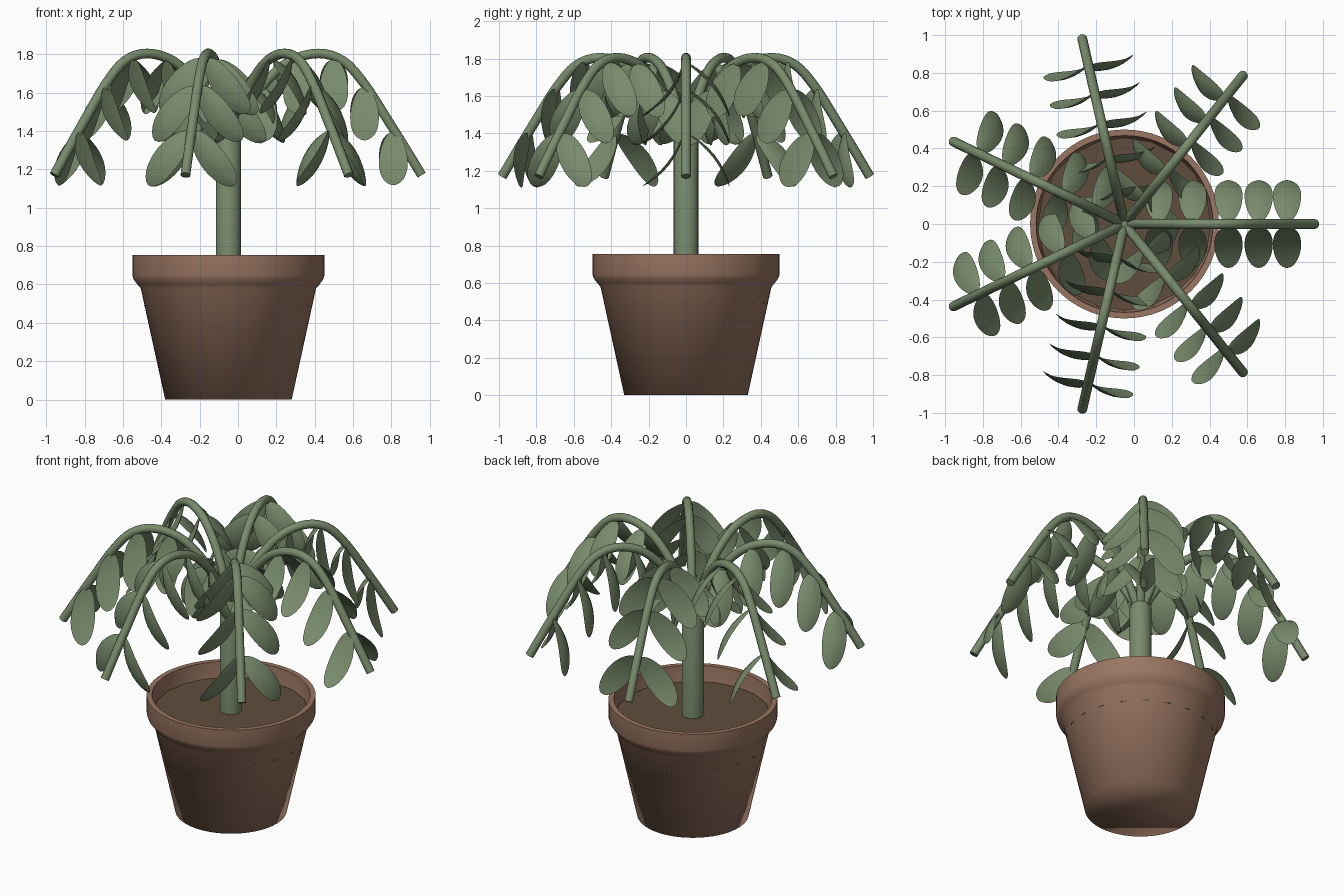
import bpy, bmesh, math
from mathutils import Vector, Matrix

if "Cube" in bpy.data.objects:
    bpy.data.objects.remove(bpy.data.objects["Cube"])

CX = -0.05          # plant axis
BRANCHES = 7


def material(name, rgb):
    m = bpy.data.materials.new(name)
    m.diffuse_color = (*rgb, 1)
    m.use_nodes = True
    m.node_tree.nodes["Principled BSDF"].inputs["Base Color"].default_value = m.diffuse_color
    return m


GREEN = material("leaf green", (0.19, 0.26, 0.15))
CLAY = material("clay brown", (0.32, 0.18, 0.122))
SOIL = material("dark soil", (0.115, 0.076, 0.047))


def finish(name, bm, mat, angle=40):
    bmesh.ops.recalc_face_normals(bm, faces=bm.faces)
    me = bpy.data.meshes.new(name)
    bm.to_mesh(me)
    bm.free()
    me.materials.append(mat)
    ob = bpy.data.objects.new(name, me)
    bpy.context.collection.objects.link(ob)
    bpy.context.view_layer.objects.active = ob
    ob.select_set(True)
    bpy.ops.object.shade_smooth_by_angle(angle=math.radians(angle))
    ob.select_set(False)
    return ob


def lathe(name, profile, n, mat, angle=40):
    """Spin (radius, height) points round the plant axis and cap both ends."""
    bm = bmesh.new()
    rings = []
    for r, z in profile:
        rings.append([bm.verts.new((CX + r * math.cos(2 * math.pi * i / n),
                                    r * math.sin(2 * math.pi * i / n), z)) for i in range(n)])
    for a, b in zip(rings, rings[1:]):
        for i in range(n):
            j = (i + 1) % n
            bm.faces.new((a[i], a[j], b[j], b[i]))
    bm.faces.new(rings[0])
    bm.faces.new(rings[-1])
    return finish(name, bm, mat, angle)


# Pot with flared rim, soil and trunk
lathe("pot", [(0.33, 0), (0.457, 0.58), (0.475, 0.6), (0.495, 0.628), (0.5, 0.645), (0.5, 0.755),
              (0.468, 0.755), (0.458, 0.62), (0.44, 0.56)], 64, CLAY, 80)
lathe("soil", [(0.4395, 0.487), (0.4395, 0.492), (0.43, 0.5), (0.458, 0.655)], 20, SOIL)
lathe("trunk", [(0.066, 0.6), (0.066, 1.36), (0.04, 1.42)], 24, GREEN)

# Arching branch centre line as (distance from axis, height)
ARC = [(0.0, 1.34), (0.09, 1.5), (0.19, 1.65), (0.32, 1.765), (0.47, 1.805), (0.6, 1.765),
       (0.71, 1.645), (0.82, 1.475), (0.92, 1.315), (1.008, 1.17)]


def catmull(pts, steps=4):
    p = [Vector(q) for q in pts]
    p = [2 * p[0] - p[1]] + p + [2 * p[-1] - p[-2]]
    out = []
    for i in range(1, len(p) - 2):
        a, b, c, d = p[i - 1:i + 3]
        for k in range(steps):
            t = k / steps
            out.append(0.5 * (2 * b + (c - a) * t + (2 * a - 5 * b + 4 * c - d) * t * t
                              + (3 * b - a - 3 * c + d) * t ** 3))
    return out + [p[-2]]


PATH = catmull(ARC)


def height_at(r):
    for a, b in zip(PATH, PATH[1:]):
        if a.x <= r <= b.x:
            return a.y + (b.y - a.y) * (r - a.x) / (b.x - a.x)
    return PATH[-1].y


def add_branch(bm, out, side, radius=0.026, n=10):
    rings = []
    for i, p in enumerate(PATH):
        t = (PATH[min(i + 1, len(PATH) - 1)] - PATH[max(i - 1, 0)]).normalized()
        up = out * -t.y + Vector((0, 0, t.x))
        c = Vector((CX, 0, p.y)) + out * p.x
        rings.append([bm.verts.new(c + radius * (math.cos(2 * math.pi * k / n) * side
                                                 + math.sin(2 * math.pi * k / n) * up))
                      for k in range(n)])
    for a, b in zip(rings, rings[1:]):
        for k in range(n):
            bm.faces.new((a[k], a[(k + 1) % n], b[(k + 1) % n], b[k]))
    bm.faces.new(rings[0])
    bm.faces.new(rings[-1])


def add_leaf(bm, base, rot, length=0.355, width=0.15, bend=0.035, rows=12, cols=4):
    """Oval leaf, bowed along its length, two skins meeting at the edge."""
    grid = {}
    for skin in (-1, 1):
        for i in range(rows + 1):
            t = i / rows
            u = 0.5 - 0.5 * math.cos(math.pi * t)
            half = 0.5 * width * max(math.sin(math.pi * t), 0.04) * (0.95 + 0.1 * u)
            for j in range(cols + 1):
                s = 2 * j / cols - 1
                key = (skin if 0 < j < cols and 0 < i < rows else 0, i, j)
                if key in grid:
                    continue
                bow = bend * (4 * u * (1 - u) - 0.25 * s * s * math.sin(math.pi * t))
                thick = 0.006 * (1 - s * s) * math.sin(math.pi * t) * key[0]
                grid[key] = bm.verts.new(base + rot @ Vector((s * half, bow + thick, -u * length)))
        for i in range(rows):
            for j in range(cols):
                q = [grid[(skin if 0 < b < cols and 0 < a < rows else 0, a, b)]
                     for a, b in ((i, j), (i + 1, j), (i + 1, j + 1), (i, j + 1))]
                if not bm.faces.get(q):
                    bm.faces.new(q)


# Branches round the trunk, each with five pairs of hanging leaves;
# the leaves twist about their own length as the branches go round
TILT = math.radians(38.3)
branches, leaves = bmesh.new(), bmesh.new()
for k in range(BRANCHES):
    a = 2 * math.pi * k / BRANCHES
    out = Vector((math.cos(a), math.sin(a), 0))
    side = Vector((-math.sin(a), math.cos(a), 0))
    add_branch(branches, out, side)
    turn = Matrix.Rotation(a, 3, 'Z')
    for r in (0.18, 0.36, 0.55, 0.71, 0.86):
        base = Vector((CX, 0, height_at(r) - 0.015)) + out * r
        for s in (-1, 1):
            rot = turn @ Matrix.Rotation(s * TILT, 3, 'X') @ turn
            add_leaf(leaves, base + side * s * 0.012, rot)
finish("branches", branches, GREEN)
finish("leaves", leaves, GREEN, 60)
